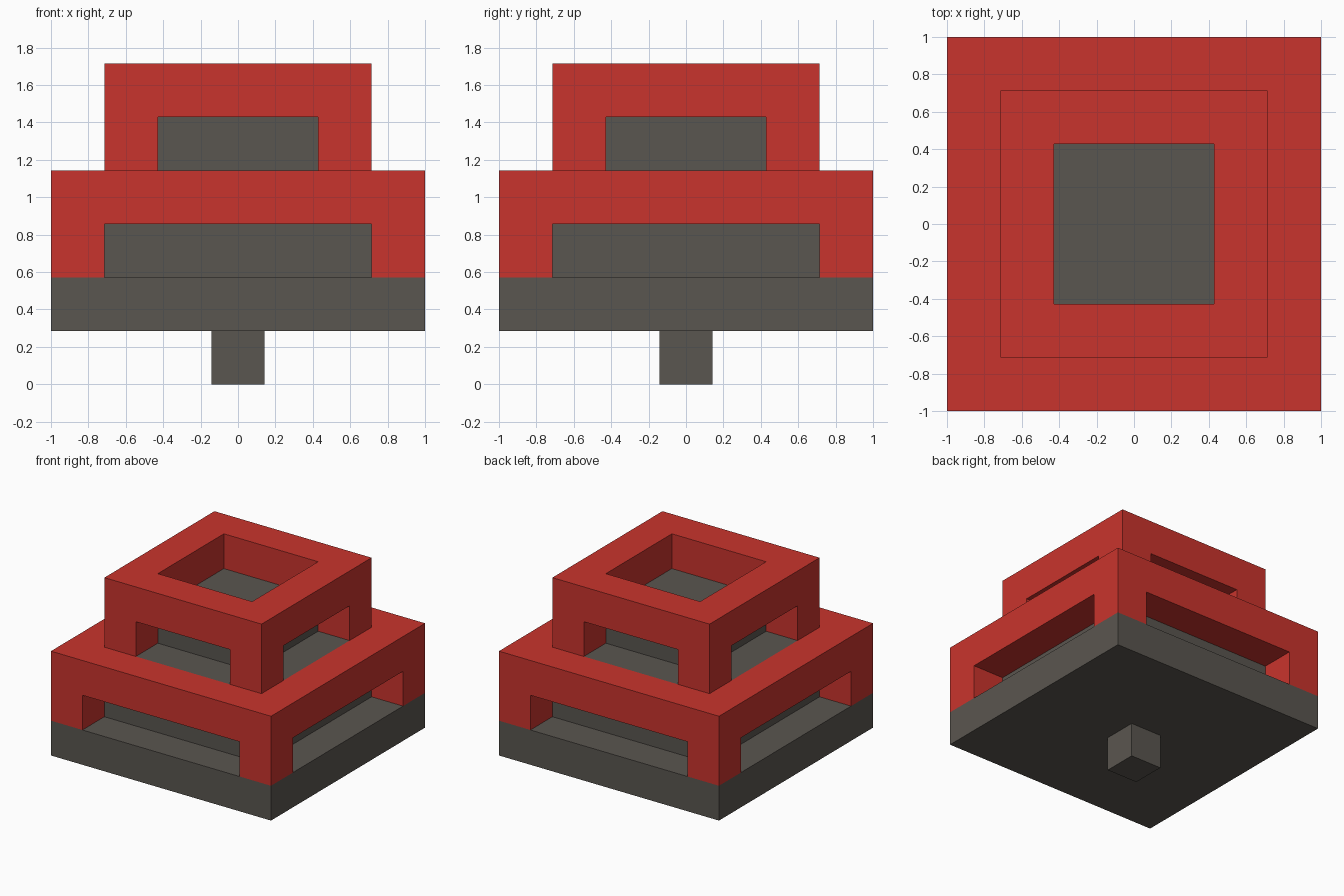
import bpy, bmesh
from mathutils import Vector

if "Cube" in bpy.data.objects:
    bpy.data.objects.remove(bpy.data.objects["Cube"])

U = 1 / 7  # module: the model is 14 modules wide


def material(name, rgb):
    m = bpy.data.materials.new(name)
    m.diffuse_color = (*rgb, 1)
    m.use_nodes = True
    m.node_tree.nodes["Principled BSDF"].inputs["Base Color"].default_value = m.diffuse_color
    return m


RED = material("red", (0.584, 0.034, 0.026))
GREY = material("warm_grey", (0.102, 0.093, 0.080))


def finish(name, bm, mat):
    bmesh.ops.remove_doubles(bm, verts=bm.verts[:], dist=1e-5)
    bmesh.ops.recalc_face_normals(bm, faces=bm.faces[:])
    me = bpy.data.meshes.new(name)
    bm.to_mesh(me)
    bm.free()
    me.materials.append(mat)
    ob = bpy.data.objects.new(name, me)
    bpy.context.collection.objects.link(ob)
    return ob


def block(name, half, z0, z1, mat):
    """Square block, sizes in modules."""
    bm = bmesh.new()
    bmesh.ops.create_cube(bm, size=1)
    for v in bm.verts:
        v.co = Vector((v.co.x * 2 * half, v.co.y * 2 * half,
                       z0 + (v.co.z + 0.5) * (z1 - z0))) * U
    return finish(name, bm, mat)


def frame(name, outer, inner, z0, z1, z2, mat):
    """Square frame on four corner posts, made of the outer skin of a 3x3x2 cell grid."""
    xs, zs = (-outer, -inner, inner, outer), (z0, z1, z2)
    posts = {(i, j, 0) for i in (0, 2) for j in (0, 2)}
    rim = {(i, j, 1) for i in range(3) for j in range(3) if (i, j) != (1, 1)}
    cells = posts | rim
    bm = bmesh.new()
    for c in cells:
        for axis in range(3):
            for side in (0, 1):
                near = list(c)
                near[axis] += 2 * side - 1
                if tuple(near) in cells:
                    continue
                a, b = [k for k in range(3) if k != axis]
                verts = []
                for da, db in ((0, 0), (1, 0), (1, 1), (0, 1)):
                    p = list(c)
                    p[axis] += side
                    p[a] += da
                    p[b] += db
                    verts.append(bm.verts.new(
                        Vector((xs[p[0]], xs[p[1]], zs[p[2]])) * U))
                bm.faces.new(verts)
    return finish(name, bm, mat)


# Grey foot, base slab and stepped core
block("foot_peg", 1, 0, 2, GREY)
block("base_slab", 7, 2, 4, GREY)
block("lower_core", 5, 4, 8, GREY)
block("upper_core", 3, 8, 10, GREY)

# Red frames with an opening on each side
frame("lower_frame", 7, 5, 4, 6, 8, RED)
frame("upper_frame", 5, 3, 8, 10, 12, RED)
